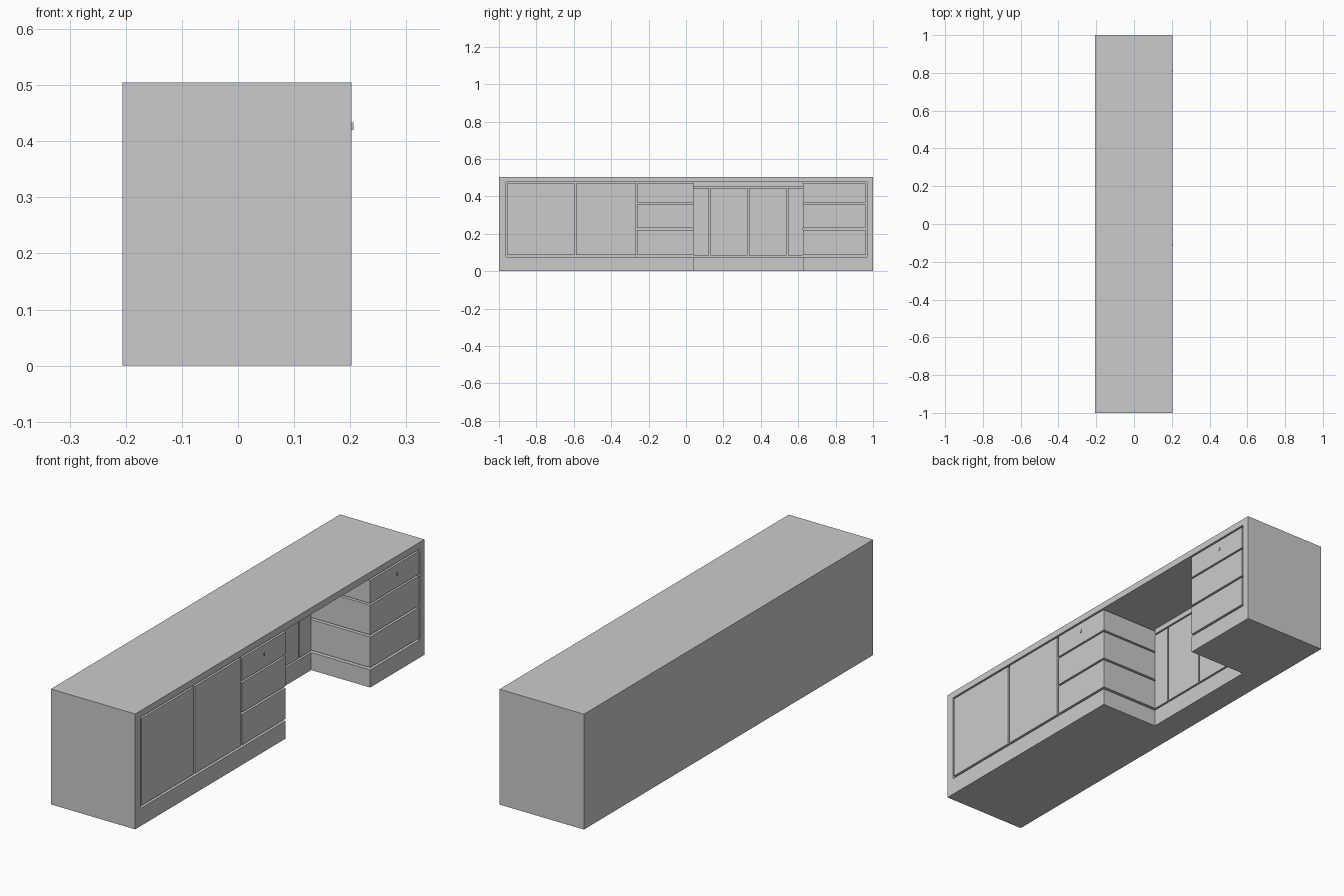
import bpy

if "Cube" in bpy.data.objects:
    bpy.data.objects.remove(bpy.data.objects["Cube"])

XB, XF = -0.206, 0.2025      # back and front planes
XN = -0.083                  # rear plane of the knee space
NL, NR = 0.04, 0.625         # knee space sides
T = 0.02                     # panel thickness


def box(name, x, y, z):
    bpy.ops.mesh.primitive_cube_add(size=1)
    o = bpy.context.object
    o.name = name
    o.location = [(a + b) / 2 for a, b in (x, y, z)]
    o.scale = [b - a for a, b in (x, y, z)]
    bpy.ops.object.transform_apply(location=True, rotation=True, scale=True)
    return o


# worktop, end panels and plinths
box("worktop", (XB, XF), (-1, 1), (0.476, 0.505))
box("end_panel_left", (XB, XF), (-1, -0.963), (0.077, 0.476))
box("end_panel_right", (XB, XF), (0.968, 1), (0.077, 0.476))
box("plinth_left", (XB, XF), (-1, NL), (0, 0.077))
box("plinth_right", (XB, XF), (NR, 1), (0, 0.077))
box("plinth_middle", (XB, XN), (NL, NR), (0, 0.077))

# solid rear body and the carcass behind the doors
box("rear_body", (XB, XN - T), (-0.963, 0.968), (0.077, 0.476))
box("door_carcass", (XN - T, XF - T), (-0.963, -0.27), (0.077, 0.476))

# two large doors
for i, y in enumerate([(-0.956, -0.596), (-0.588, -0.27)]):
    box(f"door_{i + 1}", (XF - T, XF), y, (0.087, 0.468))

# drawer stacks with narrow gaps, visible from the knee space too
levels = [(0.087, 0.221), (0.230, 0.360), (0.368, 0.468)]
for side, y, lock_y in (("left", (-0.261, NL), -0.11), ("right", (NR, 0.961), 0.81)):
    for i, z in enumerate(levels):
        box(f"drawer_{side}_{i + 1}", (XN - T, XF), y, z)
    # small lock plate on the top drawer
    box(f"lock_{side}", (XF - 0.002, 0.206), (lock_y - 0.003, lock_y + 0.003), (0.42, 0.433))

# panelling at the back of the knee space: rail, stiles and two doors
box("knee_rail", (XN - T, XN), (NL, NR), (0.453, 0.476))
for name, y in (("knee_stile_left", (NL, 0.123)), ("knee_door_left", (0.130, 0.330)),
                ("knee_door_right", (0.336, 0.538)), ("knee_stile_right", (0.545, NR))):
    box(name, (XN - T, XN), y, (0.085, 0.446))
